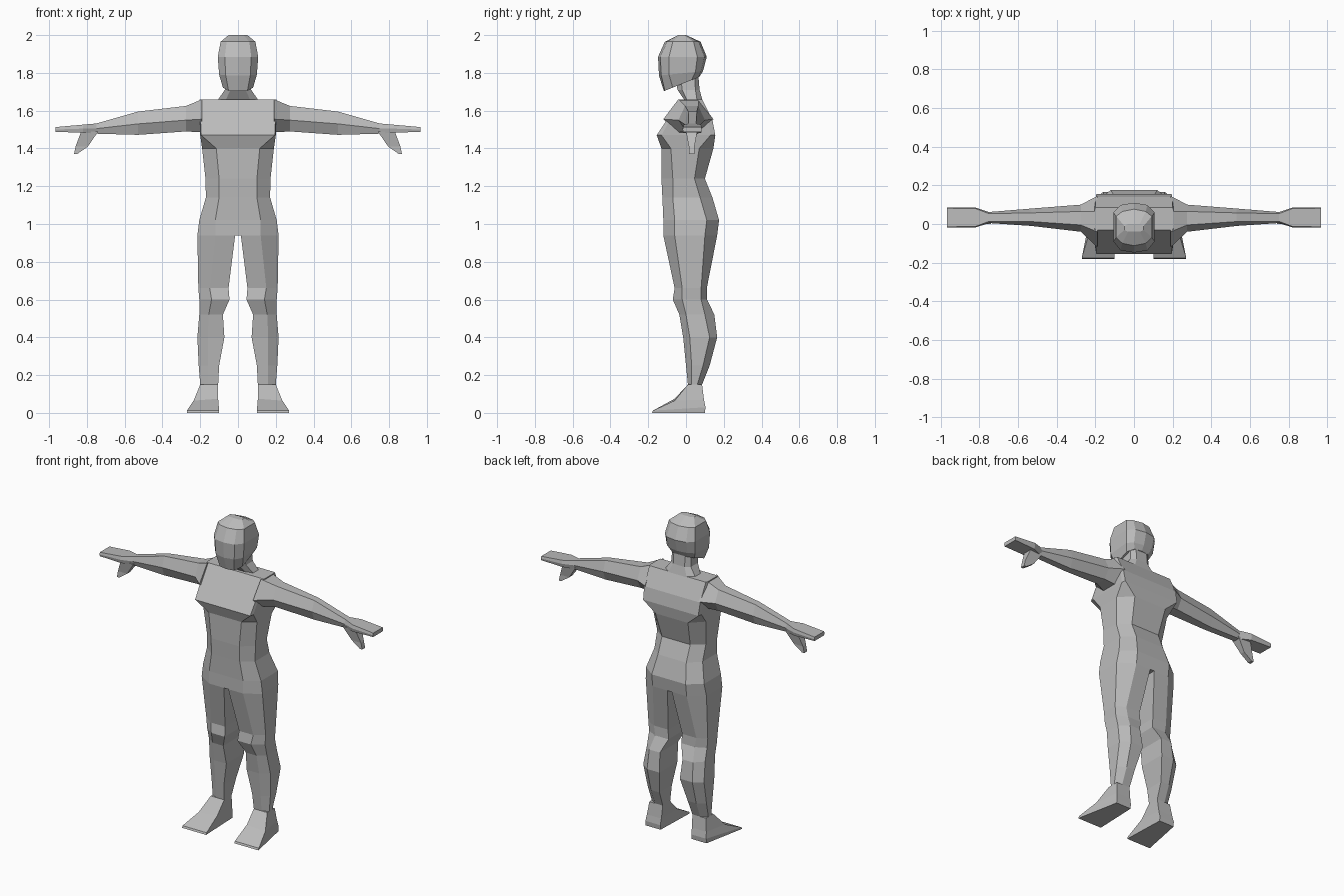
import bpy, bmesh

mat = bpy.data.materials.new("plain grey")
mat.diffuse_color = (0.5, 0.5, 0.5, 1)


def loft(name, rings, closed=True):
    """Skin equal-length rings, cap the ends and mirror across x = 0."""
    bm = bmesh.new()
    loops = [[bm.verts.new(p) for p in r] for r in rings]
    n = len(loops[0])
    for a, b in zip(loops, loops[1:]):
        for i in range(n if closed else n - 1):
            j = (i + 1) % n
            bm.faces.new((a[i], a[j], b[j], b[i]))
    bm.faces.new(loops[0])
    bm.faces.new(loops[-1])
    bmesh.ops.recalc_face_normals(bm, faces=bm.faces)
    me = bpy.data.meshes.new(name)
    bm.to_mesh(me)
    bm.free()
    me.materials.append(mat)
    ob = bpy.data.objects.new(name, me)
    bpy.context.collection.objects.link(ob)
    mod = ob.modifiers.new("mirror", 'MIRROR')
    mod.use_clip = True
    return ob


def section(z, x0, xm, x1, yf, ysf, ysb, yb, slope=0.0, bow=0.0):
    """Half body section: front plate, chamfer, side, chamfer, back plate."""
    pts = [(x0, yf), (xm, yf + bow), (x1, ysf), (x1, ysb), (xm, yb - bow), (x0, yb)]
    return [(x, y, z + slope * y) for x, y in pts]


def arm_section(x, yf, yb, zt, zm, zb, k):
    """Six-sided arm section, k is how much the top and bottom narrow."""
    d = k * (yb - yf)
    return [(x, yf, zm), (x, yf + d, zb), (x, yb - d, zb),
            (x, yb, zm), (x, yb - d, zt), (x, yf + d, zt)]


def box_section(z, x0, x1, y0, y1):
    return [(x0, y0, z), (x1, y0, z), (x1, y1, z), (x0, y1, z)]


# torso with the chest and back slabs
loft("torso", [section(*r) for r in (
    (0.94, 0, .12, .215, -.12, -.06, .10, .165),
    (1.02, 0, .12, .205, -.12, -.06, .11, .175),
    (1.14, 0, .10, .17, -.125, -.07, .075, .14),
    (1.24, 0, .10, .172, -.13, -.07, .045, .10),
    (1.40, 0, .115, .19, -.13, -.08, .07, .145),
    (1.47, 0, .195, .20, -.155, -.13, .13, .155),
    (1.55, 0, .198, .203, -.102, -.085, .12, .14),
    (1.66, 0, .20, .205, -.03, -.02, .07, .085))], closed=False)

# legs
loft("legs", [section(*r) for r in (
    (.94, .015, .12, .215, -.12, -.06, .10, .165),
    (.66, .05, .15, .21, -.06, -.02, .08, .11),
    (.60, .045, .14, .205, -.07, -.02, .08, .112),
    (.52, .08, .155, .205, -.035, 0, .10, .15),
    (.40, .072, .16, .215, -.015, .02, .125, .165),
    (.25, .10, .16, .208, 0, .03, .09, .125),
    (.15, .105, .16, .20, .01, .03, .06, .085))])

# feet
loft("feet", [
    [(.10, -.18, 0), (.27, -.18, 0), (.215, .10, 0), (.11, .10, 0)],
    [(.10, -.175, .012), (.27, -.175, .012), (.215, .103, .03), (.11, .103, .03)],
    [(.105, -.06, .075), (.235, -.06, .065), (.21, .095, .07), (.108, .095, .07)],
    [(.105, .01, .15), (.20, .01, .15), (.20, .085, .15), (.105, .085, .15)]])

# arms and flat hands
loft("arms", [arm_section(*r) for r in (
    (.19, -.12, .145, 1.66, 1.555, 1.485, .3),
    (.275, -.04, .10, 1.625, 1.55, 1.49, .25),
    (.53, -.01, .08, 1.595, 1.53, 1.472, .25),
    (.75, .005, .062, 1.532, 1.505, 1.478, .15),
    (.82, -.018, .085, 1.526, 1.505, 1.483, .05),
    (.967, -.018, .085, 1.513, 1.50, 1.488, .03))])

# thumbs
loft("thumbs", [box_section(*r) for r in (
    (1.49, .74, .83, 0, .06),
    (1.41, .795, .86, .015, .045),
    (1.37, .852, .868, .015, .045))])

# neck
loft("neck", [section(*r) for r in (
    (1.645, 0, .07, .115, 0, .01, .06, .09),
    (1.71, 0, .04, .07, -.045, -.02, .05, .072),
    (1.79, 0, .04, .065, -.06, -.03, .045, .065))], closed=False)

# head with a sloping jaw line
loft("head", [section(*r) for r in (
    (1.75, 0, .05, .08, -.117, -.07, .03, .07, .4, .005),
    (1.80, 0, .065, .10, -.143, -.09, .05, .09, .1, .012),
    (1.885, 0, .07, .107, -.148, -.09, .06, .11, 0, .012),
    (1.965, 0, .06, .092, -.112, -.07, .04, .077, 0, .012),
    (2.0, 0, .03, .05, -.04, -.03, -.01, 0, 0, 0))], closed=False)
